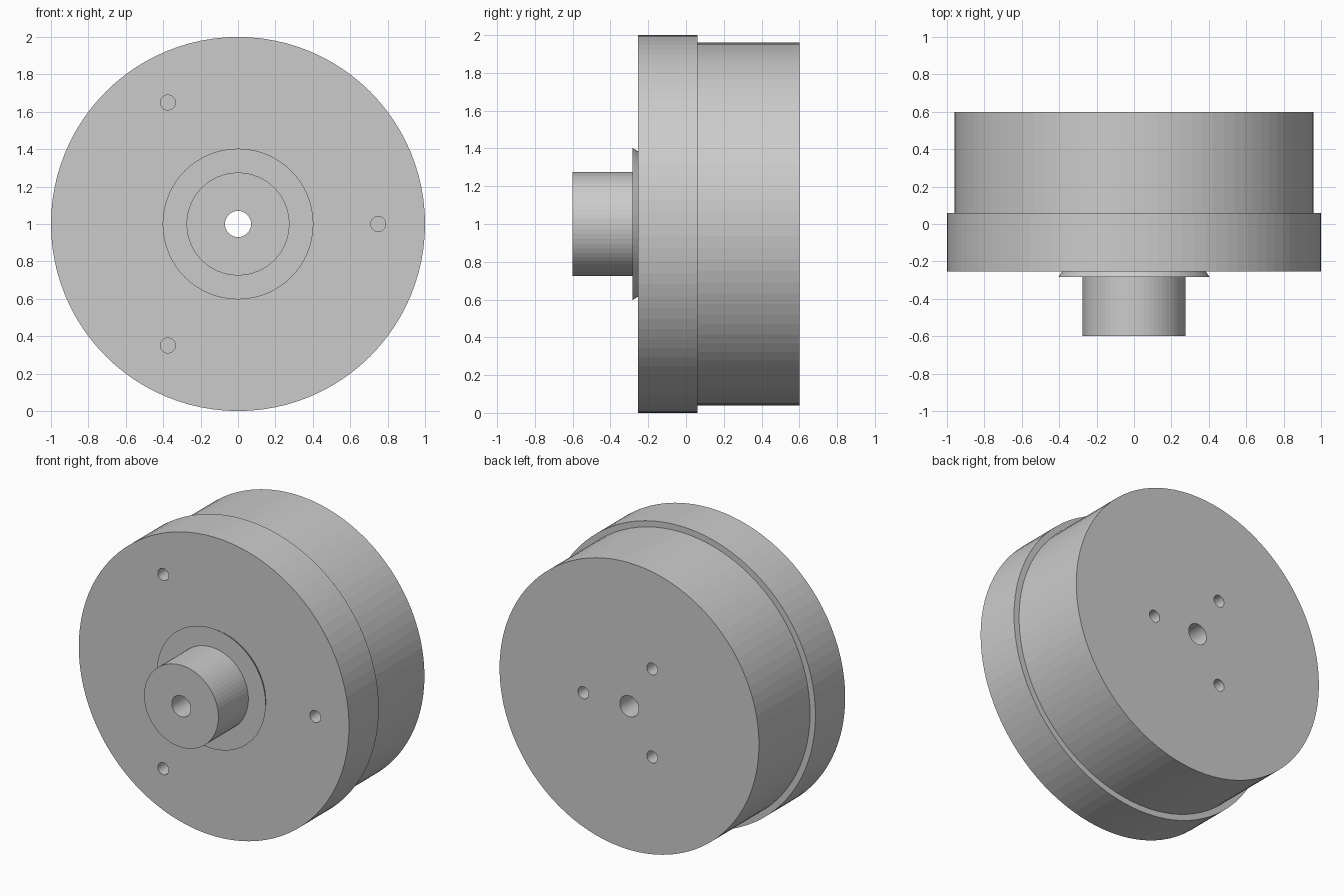
import bpy, bmesh
from math import cos, sin, tau
from mathutils import Matrix

if "Cube" in bpy.data.objects:
    bpy.data.objects.remove(bpy.data.objects["Cube"])

AXIS_Z = 1.0  # height of the turning axis, which runs along y


def finish(bm, name):
    bmesh.ops.recalc_face_normals(bm, faces=bm.faces[:])
    mesh = bpy.data.meshes.new(name)
    bm.to_mesh(mesh)
    bm.free()
    obj = bpy.data.objects.new(name, mesh)
    bpy.context.collection.objects.link(obj)
    return obj


def lathe(name, profile, sides):
    """Spin a closed (radius, y) profile round the axis."""
    bm = bmesh.new()
    rings = []
    for i in range(sides):
        a = tau * i / sides
        rings.append([bm.verts.new((r * cos(a), y, AXIS_Z + r * sin(a)))
                      for r, y in profile])
    n = len(profile)
    for i in range(sides):
        p, q = rings[i], rings[(i + 1) % sides]
        for j in range(n):
            k = (j + 1) % n
            bm.faces.new((p[j], p[k], q[k], q[j]))
    return finish(bm, name)


def hole_cutters(name, patterns, radius, half_depth):
    """Three evenly spaced pins for every (pitch radius, y) pattern."""
    bm = bmesh.new()
    turn = Matrix.Rotation(tau / 4, 4, 'X')
    for pitch, y in patterns:
        for i in range(3):
            a = tau * i / 3
            place = Matrix.Translation((pitch * cos(a), y, AXIS_Z + pitch * sin(a)))
            bmesh.ops.create_cone(bm, cap_ends=True, segments=32,
                                  radius1=radius, radius2=radius,
                                  depth=2 * half_depth, matrix=place @ turn)
    obj = finish(bm, name)
    obj.hide_render = True
    return obj


BORE = 0.07

# Housing: wide front rim and slightly narrower back drum
housing = lathe("housing", [(BORE, -0.255), (1.0, -0.255), (1.0, 0.06),
                            (0.96, 0.06), (0.96, 0.6), (BORE, 0.6)], 96)

# Hub: undercut collar and hollow shaft
hub = lathe("hub", [(BORE, -0.6), (0.275, -0.6), (0.275, -0.283),
                    (0.403, -0.283), (0.385, -0.255), (BORE, -0.255)], 64)

# Blind screw holes, three in the front face and three in the back
cutters = hole_cutters("screw_hole_cutters", [(0.75, -0.255), (0.34, 0.6)], 0.04, 0.2)
mod = housing.modifiers.new("screw_holes", 'BOOLEAN')
mod.operation = 'DIFFERENCE'
mod.solver = 'EXACT'
mod.object = cutters
bpy.context.view_layer.objects.active = housing
bpy.ops.object.modifier_apply(modifier=mod.name)
bpy.data.objects.remove(cutters)
